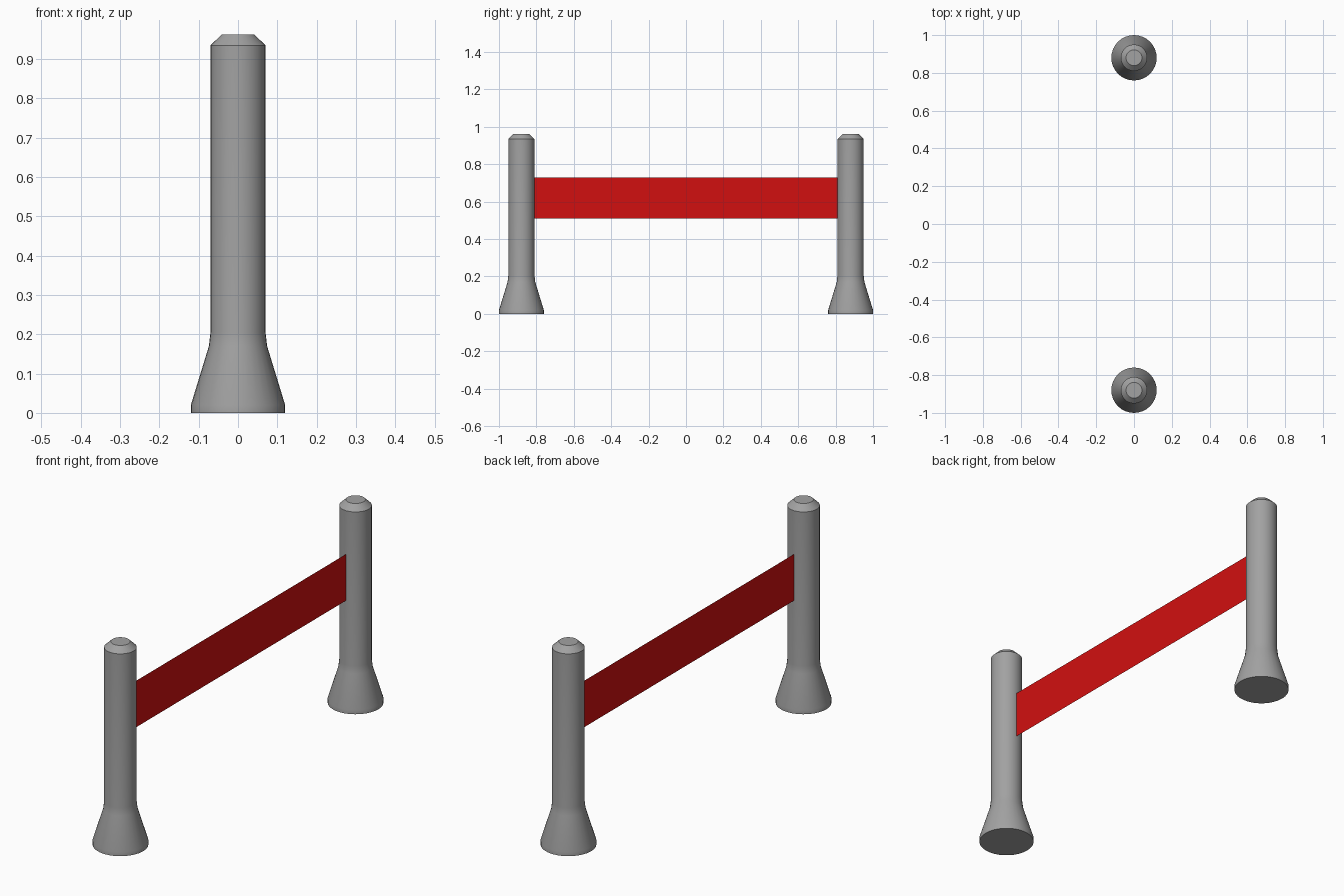
import bpy
import bmesh
import math

cube = bpy.data.objects.get("Cube")
if cube:
    bpy.data.objects.remove(cube, do_unlink=True)

SIDES = 32
POST_Y = 0.88


def material(name, colour):
    mat = bpy.data.materials.new(name)
    mat.use_nodes = True
    mat.diffuse_color = colour
    mat.node_tree.nodes["Principled BSDF"].inputs["Base Color"].default_value = colour
    return mat


def add_object(name, bm, mat):
    mesh = bpy.data.meshes.new(name)
    bm.to_mesh(mesh)
    bm.free()
    mesh.materials.append(mat)
    obj = bpy.data.objects.new(name, mesh)
    bpy.context.collection.objects.link(obj)
    return obj


def lathe(name, profile, mat):
    """Closed solid of revolution about z from (radius, height) points."""
    bm = bmesh.new()
    rings = []
    for r, z in profile:
        angles = [2 * math.pi * i / SIDES for i in range(SIDES)]
        rings.append([bm.verts.new((r * math.cos(a), r * math.sin(a), z)) for a in angles])
    for low, high in zip(rings, rings[1:]):
        for i in range(SIDES):
            j = (i + 1) % SIDES
            bm.faces.new((low[i], low[j], high[j], high[i]))
    bm.faces.new(rings[0][::-1])
    bm.faces.new(rings[-1])
    obj = add_object(name, bm, mat)
    bpy.ops.object.select_all(action="DESELECT")
    obj.select_set(True)
    bpy.context.view_layer.objects.active = obj
    bpy.ops.object.shade_smooth_by_angle(angle=math.radians(30))
    return obj


grey = material("post grey", (0.36, 0.36, 0.36, 1))
red = material("band red", (0.64, 0.005, 0.005, 1))

# Posts: flared foot, straight shaft, bevelled cap
post_profile = [(0.12, 0), (0.12, 0.02), (0.074, 0.17), (0.07, 0.205),
                (0.07, 0.935), (0.042, 0.962)]
for name, side in (("front_post", -1), ("back_post", 1)):
    post = lathe(name, post_profile, grey)
    post.location.y = side * POST_Y

# Flat band stretched between the posts
bm = bmesh.new()
end, low, high = 0.815, 0.51, 0.73
corners = [(-end, low), (end, low), (end, high), (-end, high)]
bm.faces.new([bm.verts.new((0, y, z)) for y, z in corners])
add_object("barrier_band", bm, red)
